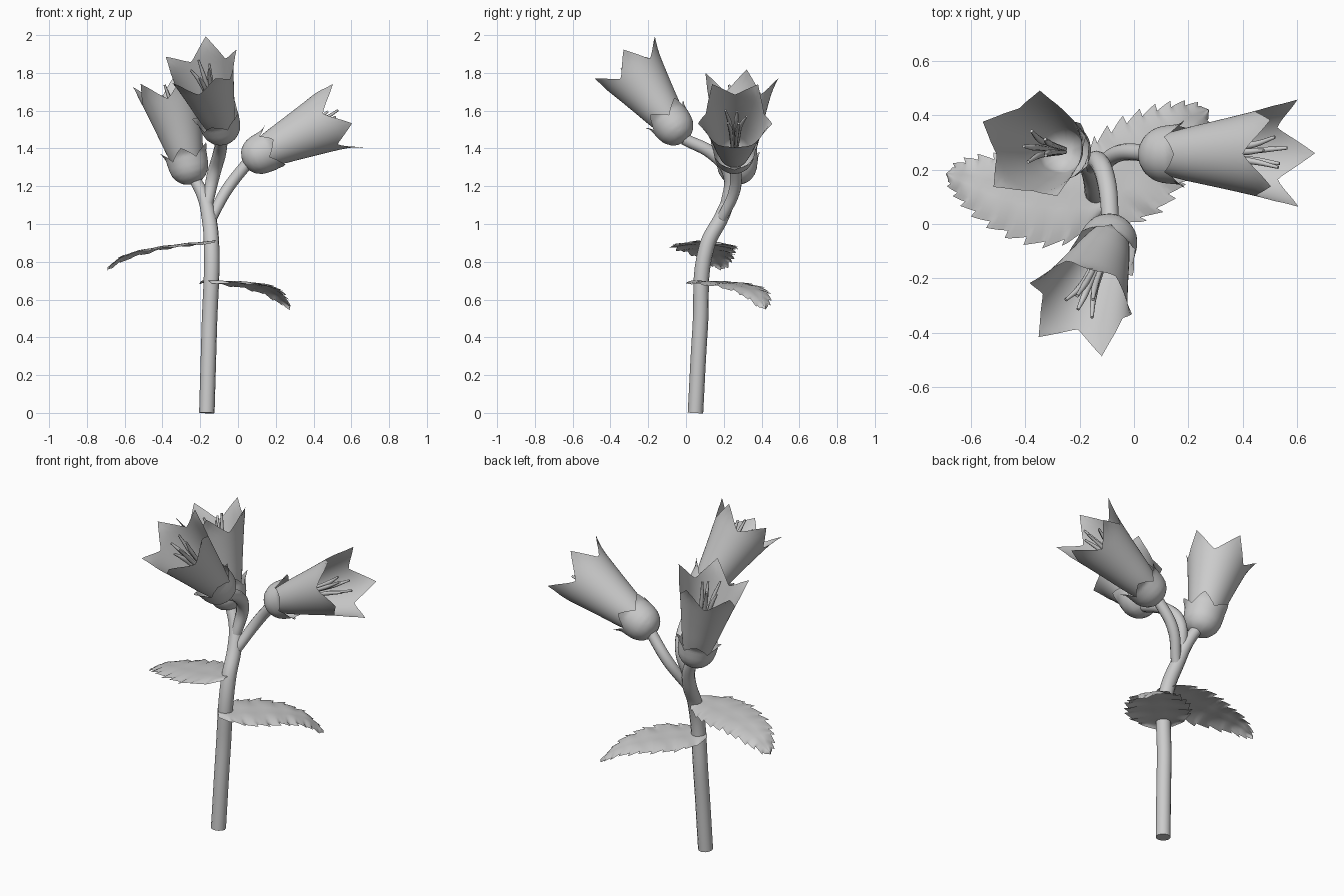
import bpy
from math import sin, cos, pi
from mathutils import Vector, Matrix

if "Cube" in bpy.data.objects:
    bpy.data.objects.remove(bpy.data.objects["Cube"])


def interp(pts, x):
    """Linear lookup of y at x."""
    for (a, b), (c, d) in zip(pts, pts[1:]):
        if x <= c:
            return b + (d - b) * (x - a) / (c - a)
    return pts[-1][1]


def mesh_object(name, verts, faces):
    me = bpy.data.meshes.new(name)
    me.from_pydata(verts, [], faces)
    me.polygons.foreach_set("use_smooth", [True] * len(faces))
    ob = bpy.data.objects.new(name, me)
    bpy.context.collection.objects.link(ob)
    return ob


def tubes(name, paths, radius, res=4):
    """Round tubes; each path is a list of (x, y, z, radius factor)."""
    cu = bpy.data.curves.new(name, 'CURVE')
    cu.dimensions = '3D'
    cu.bevel_depth, cu.bevel_resolution = radius, res
    cu.resolution_u, cu.use_fill_caps = 8, True
    for path in paths:
        sp = cu.splines.new('BEZIER')
        sp.bezier_points.add(len(path) - 1)
        for p, (x, y, z, f) in zip(sp.bezier_points, path):
            p.co, p.radius = (x, y, z), f
            p.handle_left_type = p.handle_right_type = 'AUTO'
    ob = bpy.data.objects.new(name, cu)
    bpy.context.collection.objects.link(ob)
    return ob


def lobed_cup(name, frame, profile, notch, tip, scale=1.0, phase=0.0, power=1.1):
    """Revolved profile (t along axis, radius) whose rim has five points."""
    per, rings = 12, 14
    n, t0 = per * 5, profile[0][0]
    verts, faces = [], []
    for j in range(rings + 1):
        for i in range(n):
            k = (i % per) / per
            peak = abs(2 * k - 1) ** power
            t = t0 + (notch + (tip - notch) * peak - t0) * j / rings
            r = interp(profile, t)
            a = 2 * pi * i / n + phase
            verts.append(frame @ Vector((r * cos(a), r * sin(a), t * scale)))
    for j in range(rings):
        for i in range(n):
            a, b = j * n + i, j * n + (i + 1) % n
            faces.append((a, b, b + n, a + n))
    faces.append(tuple(reversed(range(n))))
    return mesh_object(name, verts, faces)


BELL = [(-.03, .03), (.0, .075), (.11, .101), (.22, .123), (.32, .144),
        (.42, .166), (.48, .185), (.515, .207)]
CALYX = [(-.09, .02), (-.082, .05), (-.06, .078), (-.03, .097), (.0, .105),
         (.04, .109), (.07, .111), (.11, .135)]


def flower(name, base, mouth, ref):
    base, mouth = Vector(base), Vector(mouth)
    z = (mouth - base).normalized()
    y = z.cross(Vector(ref)).normalized()
    x = y.cross(z)
    frame = Matrix((x, y, z)).transposed().to_4x4()
    frame.translation = base
    s = (mouth - base).length / .516
    lobed_cup(name + "_bell", frame, BELL, .40, .515, s, 0, 1.25)
    lobed_cup(name + "_calyx", frame, CALYX, .045, .105, 1, pi / 5, .9)
    # stamens
    paths = []
    for i in range(5):
        a = 2 * pi * i / 5 + .4
        end = .48 - .025 * (i % 3)
        pts = [(.01, .0, .6), (.02, .2, .8), (.032, .36, 1), (.05 + .01 * (i % 2), end, .5)]
        paths.append([(*(frame @ Vector((r * cos(a), r * sin(a), t * s))), f) for r, t, f in pts])
    tubes(name + "_stamens", paths, .012, 2)


def leaf(name, spine, half_width):
    """Serrated leaf along spine points, with drooping rippled margins."""
    width = [(0, .3), (.05, .65), (.15, .93), (.28, 1.06), (.42, .97), (.6, .75),
             (.75, .53), (.88, .3), (.95, .16), (1, .0)]
    pts = [Vector(p) for p in spine]
    n, m = 54, 10

    def at(s):
        # Catmull-Rom through the spine
        u = min(s, .9999) * (len(pts) - 1)
        i = int(u)
        f = u - i
        p1, p2 = pts[i], pts[i + 1]
        p0 = pts[i - 1] if i else p1 * 2 - p2
        p3 = pts[i + 2] if i + 2 < len(pts) else p2 * 2 - p1
        return .5 * (2 * p1 + (p2 - p0) * f + (2 * p0 - 5 * p1 + 4 * p2 - p3) * f * f
                     + (3 * p1 - p0 - 3 * p2 + p3) * f ** 3)

    verts, faces = [], []
    for i in range(n + 1):
        s = i / n
        c = at(s)
        d = at(min(1, s + .02)) - at(max(0, s - .02))
        side = Vector((-d.y, d.x, 0)).normalized()
        tooth = (i % 5) / 4
        w = half_width * interp(width, s) * (.9 + .17 * tooth)
        for j in range(m + 1):
            v = 2 * j / m - 1
            sweep = d.normalized() * .022 * tooth * abs(v) ** 4 * (s < .95)
            h = .012 * abs(v) - .024 * v * v + .004 * sin(s * 34 + 2 * v) * abs(v)
            verts.append(c + side * w * v + sweep + Vector((0, 0, h)))
    for i in range(n):
        for j in range(m):
            a = i * (m + 1) + j
            faces.append((a, a + m + 1, a + m + 2, a + 1))
    return mesh_object(name, verts, faces)


# main stem and side branches
tubes("stem", [[(-.165, .05, 0, 1), (-.152, .075, .45, 1), (-.14, .11, .88, 1),
                (-.155, .19, 1.04, .95), (-.18, .23, 1.14, .85), (-.235, .262, 1.25, .75)]], .041)
tubes("right_branch", [[(-.14, .19, 1.03, .9), (-.06, .258, 1.18, 1), (.06, .26, 1.335, 1)]], .031)
tubes("front_branch", [[(-.165, .21, 1.09, .9), (-.13, .23, 1.26, 1.1), (-.1, .15, 1.365, 1.1),
                        (-.085, -.01, 1.45, 1)]], .032)

# three bell flowers
flower("right_flower", (.11, .255, 1.365), (.575, .26, 1.59), (.44, 0, -.9))
flower("left_flower", (-.26, .27, 1.30), (-.375, .285, 1.772), (1, .18, .2))
flower("front_flower", (-.09, -.06, 1.512), (-.206, -.323, 1.865), (.036, .158, .12))

# two leaves
leaf("left_leaf", [(-.12, .08, .91), (-.29, .09, .895), (-.46, .115, .87), (-.6, .16, .83),
                   (-.69, .185, .77)], .165)
leaf("right_leaf", [(-.17, .05, .70), (-.04, .165, .695), (.085, .28, .68), (.19, .365, .64),
                    (.275, .42, .56)], .17)
